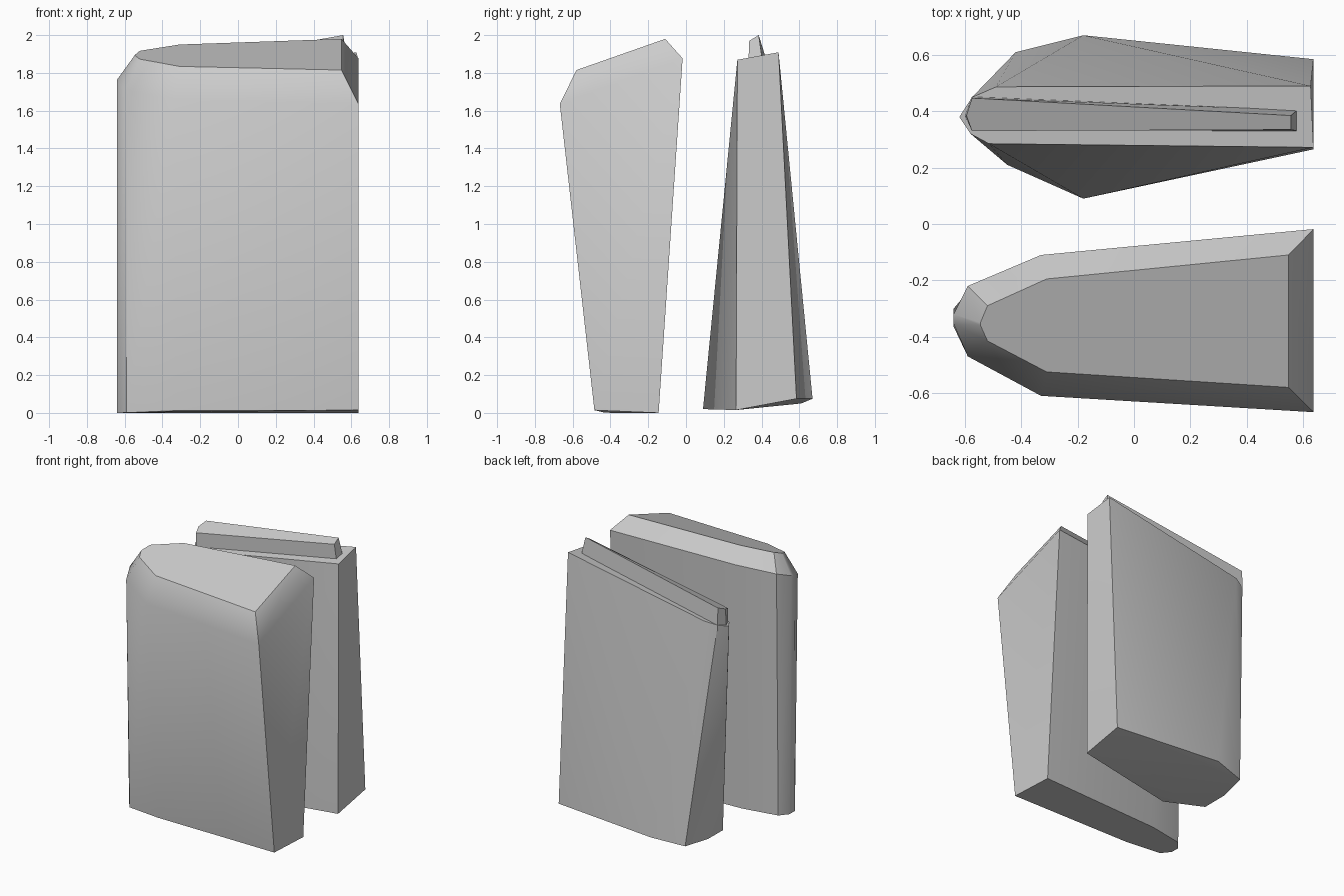
import bpy, bmesh

if "Cube" in bpy.data.objects:
    bpy.data.objects.remove(bpy.data.objects["Cube"])


def loft(name, rings, smooth=0.2, hull=False):
    """Skin matching closed rings from bottom to top, or wrap them in a hull."""
    bm = bmesh.new()
    rows = [[bm.verts.new(p) for p in ring] for ring in rings]
    if hull:
        bmesh.ops.convex_hull(bm, input=bm.verts[:])
    else:
        n = len(rows[0])
        for low, high in zip(rows, rows[1:]):
            for i in range(n):
                j = (i + 1) % n
                bm.faces.new((low[i], low[j], high[j], high[i]))
        bm.faces.new(rows[0][::-1])
        bm.faces.new(rows[-1])
    bmesh.ops.recalc_face_normals(bm, faces=bm.faces)
    mesh = bpy.data.meshes.new(name)
    bm.to_mesh(mesh)
    bm.free()
    ob = bpy.data.objects.new(name, mesh)
    bpy.context.collection.objects.link(ob)
    bpy.context.view_layer.objects.active = ob
    ob.select_set(True)
    bpy.ops.object.shade_smooth_by_angle(angle=smooth)
    ob.select_set(False)
    return ob


# Front block: tapered body with a chamfered, sloping top
foot = [(.638, -.485), (.638, -.145), (-.33, -.192), (-.59, -.24),
        (-.64, -.30), (-.64, -.365), (-.59, -.43), (-.33, -.475)]
shoulder = [(.638, -.668), (.638, -.018), (-.33, -.11), (-.59, -.22),
            (-.64, -.32), (-.64, -.355), (-.59, -.47), (-.33, -.61)]
crown = [(.548, -.58), (.548, -.11), (-.31, -.195), (-.52, -.29),
         (-.545, -.35), (-.545, -.36), (-.52, -.415), (-.31, -.525)]
loft("front_block", [
    [(x, y, max(0, -.24 * (y + .425))) for x, y in foot],
    [(x, y, 1.635 + .372 * (y + .668)) for x, y in shoulder],
    [(x, y, 1.815 + .351 * (y + .58)) for x, y in crown],
], smooth=.6)

# Rear block: wide foot, narrow top sloping down towards the rounded end
rear_foot = [(.637, .265, .015), (.637, .585, .075), (-.18, .67, .075),
             (-.42, .61, .05), (-.46, .4, .035), (-.45, .21, .025),
             (-.18, .09, .02)]
rear_top = [(.637, .272), (.627, .49), (-.49, .487), (-.575, .45),
            (-.62, .38), (-.58, .32), (-.515, .285)]
loft("rear_block", [
    rear_foot,
    [(x, y, 1.87 + .19 * (y - .275) - .19 * (.637 - x)) for x, y in rear_top],
], smooth=.5, hull=True)

# Tapered rail along the top of the rear block
loft("top_rail", [
    [(.58, .33, 1.85), (.58, .405, 1.86), (-.575, .453, 1.63),
     (-.6, .385, 1.62), (-.575, .33, 1.61)],
    [(.557, .335, 1.97), (.557, .385, 2.0), (-.575, .447, 1.80),
     (-.595, .385, 1.775), (-.575, .33, 1.755)],
])
